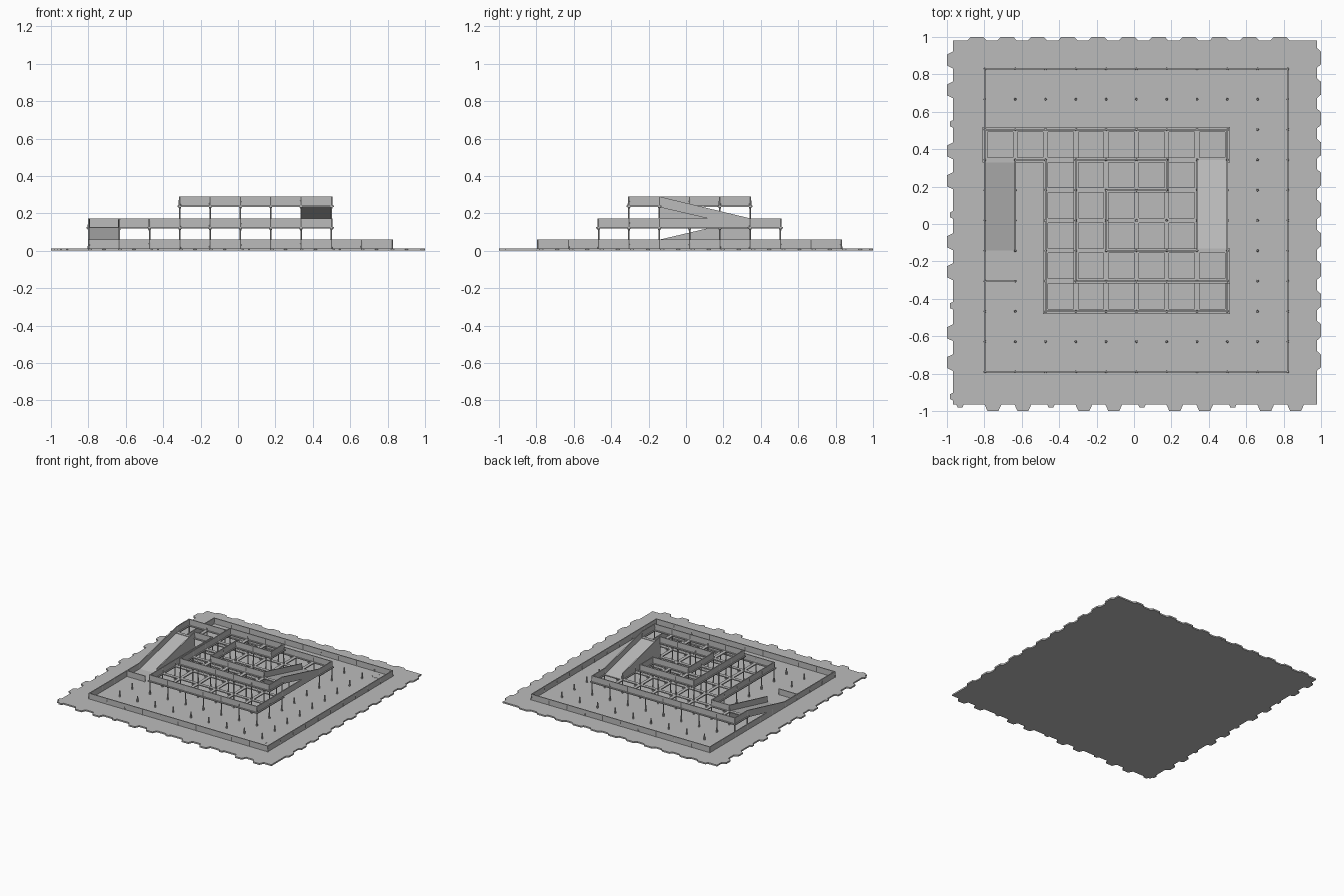
import bpy, bmesh
from mathutils import Matrix, Vector

if "Cube" in bpy.data.objects:
    bpy.data.objects.remove(bpy.data.objects["Cube"])

mat = bpy.data.materials.new("plain grey")
mat.use_nodes = True
GREY = (0.5, 0.5, 0.5, 1)
mat.diffuse_color = GREY
mat.node_tree.nodes["Principled BSDF"].inputs["Base Color"].default_value = GREY

STEP = 0.162
FLOOR = (0.012, 0.126, 0.243)   # top of each storey's floor
PARAPET = 0.047
THICK = 0.008


def gx(i):
    return -0.797 + STEP * i


def gy(j):
    return -0.791 + STEP * j


def finish(bm, name):
    bmesh.ops.recalc_face_normals(bm, faces=bm.faces)
    mesh = bpy.data.meshes.new(name)
    bm.to_mesh(mesh)
    bm.free()
    mesh.materials.append(mat)
    ob = bpy.data.objects.new(name, mesh)
    bpy.context.collection.objects.link(ob)


def box(bm, x0, x1, y0, y1, z0, z1):
    size = Matrix.Diagonal((x1 - x0, y1 - y0, z1 - z0, 1))
    mid = Matrix.Translation(((x0 + x1) / 2, (y0 + y1) / 2, (z0 + z1) / 2))
    bmesh.ops.create_cube(bm, size=1, matrix=mid @ size)


def prism(bm, points, offset):
    face = bm.faces.new([bm.verts.new(p) for p in points])
    out = bmesh.ops.extrude_face_region(bm, geom=[face])
    verts = [g for g in out["geom"] if isinstance(g, bmesh.types.BMVert)]
    bmesh.ops.translate(bm, verts=verts, vec=Vector(offset))


def post(bm, x, y, z0, z1, r0, r1):
    place = Matrix.Translation((x, y, (z0 + z1) / 2))
    bmesh.ops.create_cone(bm, cap_ends=True, segments=8, radius1=r0, radius2=r1,
                          depth=z1 - z0, matrix=place)


def wall(bm, a, b, level):
    (i0, j0), (i1, j1) = a, b
    xs, ys = sorted((gx(i0), gx(i1))), sorted((gy(j0), gy(j1)))
    t = THICK / 2
    box(bm, xs[0] - t, xs[1] + t, ys[0] - t, ys[1] + t,
        FLOOR[level] - 0.003, FLOOR[level] + PARAPET)


# Ground plate with interlocking tabs along its rim
W, E, S, N = -0.968, 0.979, -0.965, 0.981
bm = bmesh.new()
box(bm, W, E, S, N, 0, FLOOR[0])


def tab(mid, half, reach, side):
    prof = [(mid - half, 0), (mid - half * 0.65, reach),
            (mid + half * 0.65, reach), (mid + half, 0)]
    place = {"n": lambda u, v: (u, N + v, 0), "s": lambda u, v: (u, S - v, 0),
             "e": lambda u, v: (E + v, u, 0), "w": lambda u, v: (W - v, u, 0)}[side]
    prism(bm, [place(u, v) for u, v in prof], (0, 0, FLOOR[0]))


for k in range(11):
    tab(gx(k) - 0.043, 0.052, 1 - N, "n")
    tab(gy(k) + 0.059, 0.052, 1 - E, "e")
for k in range(4):
    shift = 3 * STEP * k
    for first in (-0.754, -0.594):
        tab(first + shift, 0.045, 1 + S, "s")
        tab(-first + 0.123 - shift, 0.045, 1 + W, "w")
    tab(-0.93 + shift, 0.02, 0.016, "s")
    tab(0.535 - shift, 0.02, 0.016, "w")
finish(bm, "ground_plate")

# Thin direction arrows on the ground
bm = bmesh.new()
for y in (0.755, -0.705):
    half = [(0.69, 0), (0.73, 0.04), (0.73, 0.02), (0.80, 0.02)]
    outline = half + [(x, -v) for x, v in reversed(half[1:])]
    prism(bm, [(x, y + v, FLOOR[0]) for x, v in outline], (0, 0, 0.002))
finish(bm, "ground_arrows")

# Parapet walls of each storey, as runs between grid points
runs = [
    ("ground_walls", [[(0, 0), (10, 0), (10, 10), (0, 10), (0, 0)], [(0, 3), (1, 3)]]),
    ("middle_walls", [[(1, 7), (2, 7), (2, 2), (8, 2), (8, 8), (0, 8), (0, 7)]]),
    ("upper_walls", [[(8, 4), (8, 3), (3, 3), (3, 7), (6, 7), (6, 6), (4, 6), (4, 4), (7, 4)]]),
]
for level, (name, paths) in enumerate(runs):
    bm = bmesh.new()
    for path in paths:
        for a, b in zip(path, path[1:]):
            wall(bm, a, b, level)
    finish(bm, name)

# Open floor frames: flat beams round every cell
ramp_cells = {(7, j) for j in (4, 5, 6)}
middle = {(i, j) for i in range(2, 8) for j in range(2, 8)} - ramp_cells
middle |= {(0, 7), (1, 7)}
upper = {(i, 3) for i in range(3, 8)} | {(3, j) for j in range(3, 7)}
upper |= {(4, 6), (5, 6)}


def corners(cells):
    return sorted({(i + a, j + b) for i, j in cells for a in (0, 1) for b in (0, 1)})


BEAM = 0.013
for name, cells, level in (("middle_beams", middle, 1), ("upper_beams", upper, 2)):
    bm = bmesh.new()
    edges = set()
    for i, j in cells:
        edges |= {(i, j, 1, 0), (i, j + 1, 1, 0), (i, j, 0, 1), (i + 1, j, 0, 1)}
    for i, j, dx, dy in sorted(edges):
        box(bm, gx(i) - BEAM, gx(i + dx) + BEAM, gy(j) - BEAM, gy(j + dy) + BEAM,
            FLOOR[level] - 0.008, FLOOR[level])
    finish(bm, name)

# Columns: short sturdy feet everywhere, slim shafts below a floor
storeys = [("ground_columns", [(i, j) for i in range(11) for j in range(11)], corners(middle)),
           ("middle_columns", corners(middle), corners(upper)),
           ("upper_columns", corners(upper), [])]
for level, (name, feet, shafts) in enumerate(storeys):
    bm = bmesh.new()
    z = FLOOR[level]
    for i, j in feet:
        post(bm, gx(i), gy(j), z - 0.004, z + PARAPET, 0.007, 0.005)
    for i, j in shafts:
        top = FLOOR[level + 1] - 0.006
        post(bm, gx(i), gy(j), z + 0.03, top, 0.004, 0.004)
        post(bm, gx(i), gy(j), top - 0.012, top, 0.004, 0.009)
    finish(bm, name)


# Ramps: sloping slab, outer parapet and a full inner side wall
def ramp(name, i, y_low, y_high, level, inner, outer):
    lo, hi = FLOOR[level], FLOOR[level + 1]
    bm = bmesh.new()
    prism(bm, [(gx(i), y_low, lo - 0.006), (gx(i), y_low, lo),
               (gx(i), y_high, hi), (gx(i), y_high, hi - 0.006)], (STEP, 0, 0))
    finish(bm, name + "_slab")
    bm = bmesh.new()
    for k, under in ((inner, lo), (outer, hi - 0.006)):
        x = gx(k) - THICK / 2
        prism(bm, [(x, y_low, lo - 0.006), (x, y_low, lo + PARAPET),
                   (x, y_high, hi + PARAPET), (x, y_high, under - 0.004)], (THICK, 0, 0))
    finish(bm, name + "_sides")


ramp("lower_ramp", 0, gy(4), gy(7), 0, 1, 0)
ramp("upper_ramp", 7, gy(7), gy(4), 1, 7, 8)
